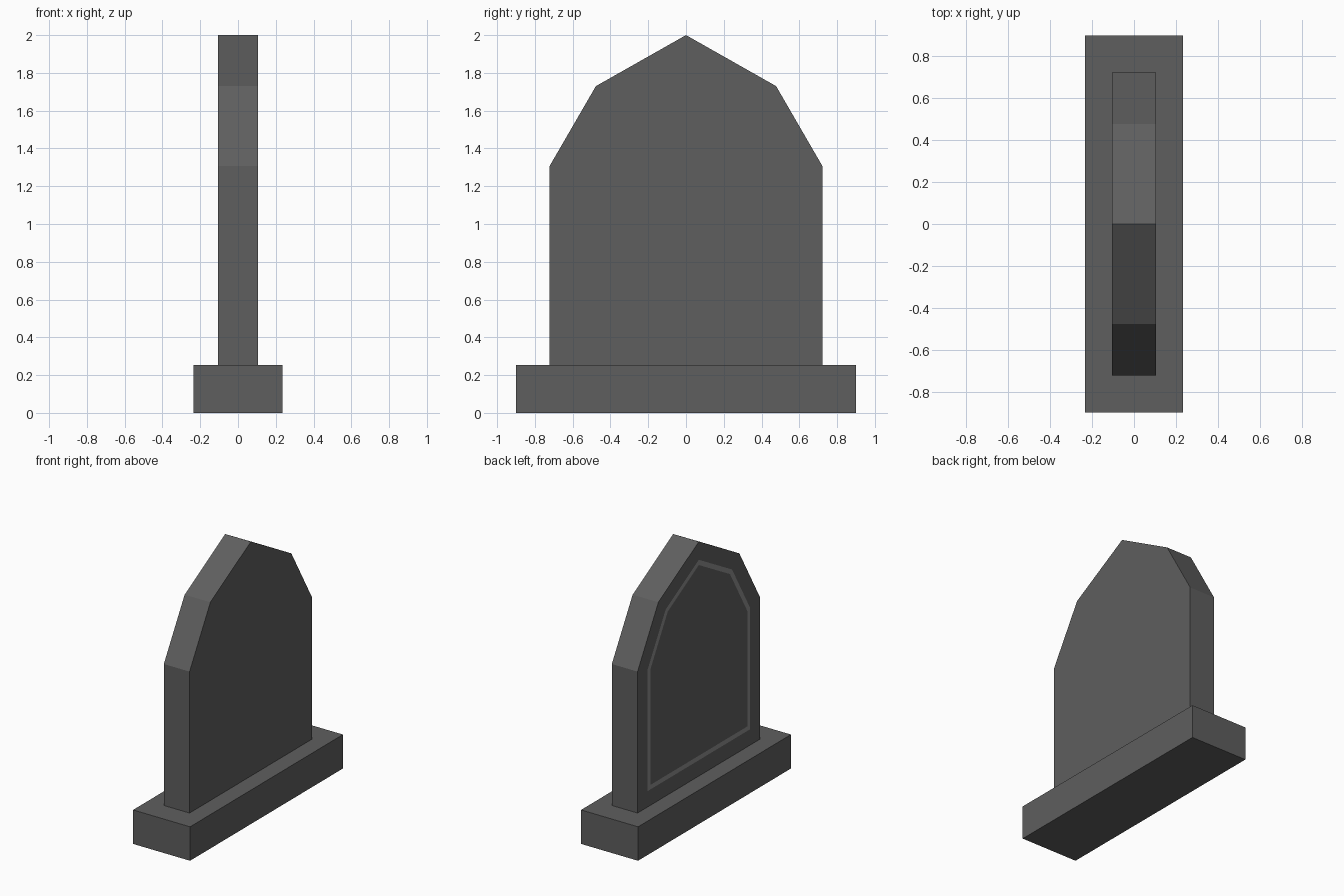
import bpy
import bmesh

cube = bpy.data.objects.get("Cube")
if cube:
    bpy.data.objects.remove(cube, do_unlink=True)


def make_material(name, value):
    mat = bpy.data.materials.new(name)
    mat.use_nodes = True
    colour = (value, value, value, 1)
    mat.diffuse_color = colour
    mat.node_tree.nodes["Principled BSDF"].inputs["Base Color"].default_value = colour
    return mat


stone = make_material("dark stone", 0.113)
trim = make_material("pale border", 0.27)


def extrude_profile(name, points, half_depth):
    """Extrude a closed (y, z) profile along x, centred on x = 0."""
    bm = bmesh.new()
    face = bm.faces.new([bm.verts.new((-half_depth, y, z)) for y, z in points])
    moved = bmesh.ops.extrude_face_region(bm, geom=[face], use_keep_orig=True)["geom"]
    verts = [v for v in moved if isinstance(v, bmesh.types.BMVert)]
    bmesh.ops.translate(bm, verts=verts, vec=(2 * half_depth, 0, 0))
    bmesh.ops.recalc_face_normals(bm, faces=bm.faces)
    return name, bm


def finish(name, bm):
    mesh = bpy.data.meshes.new(name)
    bm.to_mesh(mesh)
    bm.free()
    mesh.materials.append(stone)
    mesh.materials.append(trim)
    obj = bpy.data.objects.new(name, mesh)
    bpy.context.collection.objects.link(obj)
    return obj


def mirrored(half):
    """Complete a right-hand half profile with its mirror image."""
    return half + [(-y, z) for y, z in reversed(half) if y > 0]


BASE_TOP = 0.253

# Plinth
finish(*extrude_profile("plinth", mirrored([(0.9, 0), (0.9, BASE_TOP)]), 0.235))

# Upright slab with a pointed, faceted top
half = [(0.722, BASE_TOP), (0.722, 1.307), (0.477, 1.73), (0, 2)]
name, slab = extrude_profile("headstone", mirrored(half), 0.106)

# Flush border line cut into the face on the -x side
slab.normal_update()
panel = min(slab.faces, key=lambda f: f.calc_center_median().x)
bmesh.ops.inset_region(slab, faces=[panel], thickness=0.118, use_even_offset=True)
border = bmesh.ops.inset_region(slab, faces=[panel], thickness=0.034, use_even_offset=True)
for face in border["faces"]:
    face.material_index = 1
finish(name, slab)
